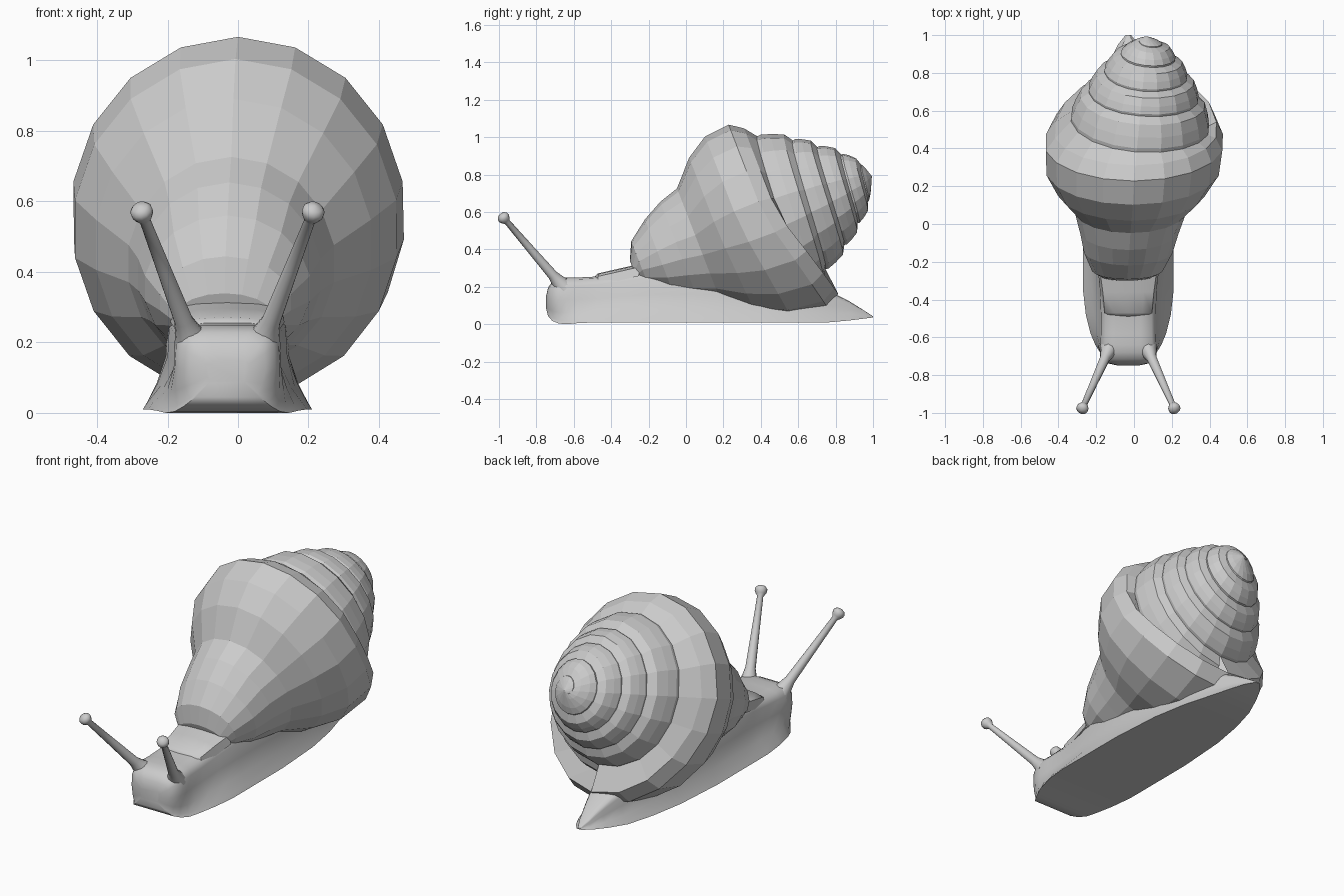
import bpy, bmesh, math
from mathutils import Vector

if "Cube" in bpy.data.objects:
    bpy.data.objects.remove(bpy.data.objects["Cube"])

CX = -0.03  # centre line of the soft body


def finish(name, bm, smooth):
    bmesh.ops.remove_doubles(bm, verts=bm.verts, dist=0.0005)
    bmesh.ops.recalc_face_normals(bm, faces=bm.faces)
    me = bpy.data.meshes.new(name)
    bm.to_mesh(me)
    bm.free()
    ob = bpy.data.objects.new(name, me)
    bpy.context.collection.objects.link(ob)
    if smooth:
        bpy.ops.object.select_all(action='DESELECT')
        ob.select_set(True)
        bpy.context.view_layer.objects.active = ob
        bpy.ops.object.shade_smooth_by_angle(angle=math.radians(50))
    return ob


def loft(name, rows, closed=True, caps=(True, True), smooth=True):
    bm = bmesh.new()
    vs = [[bm.verts.new(p) for p in row] for row in rows]
    n = len(rows[0])
    for a, b in zip(vs, vs[1:]):
        for i in range(n if closed else n - 1):
            j = (i + 1) % n
            bm.faces.new((a[i], a[j], b[j], b[i]))
    for row, cap in ((vs[0], caps[0]), (vs[-1], caps[1])):
        if cap:
            bm.faces.new(row)
    return finish(name, bm, smooth)


def lerp_table(table, t):
    for a, b in zip(table, table[1:]):
        if t <= b[0]:
            f = (t - a[0]) / (b[0] - a[0])
            return [p + (q - p) * f for p, q in zip(a[1:], b[1:])]
    return list(table[-1][1:])


# Soft body: y, sole half width, upper half width, sole z, top z
stations = [
    (-0.748, 0.05, 0.06, 0.085, 0.15), (-0.738, 0.09, 0.105, 0.045, 0.195),
    (-0.715, 0.125, 0.132, 0.018, 0.228), (-0.68, 0.15, 0.145, 0.004, 0.243),
    (-0.64, 0.175, 0.148, 0.0, 0.25),
    (-0.58, 0.20, 0.145, 0.006, 0.25), (-0.48, 0.225, 0.145, 0.01, 0.255),
    (-0.35, 0.24, 0.15, 0.01, 0.275), (-0.20, 0.24, 0.165, 0.01, 0.30),
    (0.10, 0.24, 0.17, 0.01, 0.30), (0.40, 0.22, 0.16, 0.01, 0.28),
    (0.60, 0.185, 0.13, 0.01, 0.24), (0.76, 0.14, 0.09, 0.01, 0.18),
    (0.87, 0.095, 0.055, 0.02, 0.125), (0.95, 0.055, 0.03, 0.03, 0.075),
    (1.0, 0.015, 0.008, 0.036, 0.042)]
rows = []
for y, w, u, z0, z1 in stations:
    h = z1 - z0
    half = [(w, z0), (w * 0.95, z0 + h * 0.07), (u + (w - u) * 0.45, z0 + h * 0.25),
            (u * 1.03, z0 + h * 0.52), (u, z0 + h * 0.82), (u * 0.85, z0 + h * 0.96),
            (u * 0.45, z1)]
    ring = half + [(-x, z) for x, z in reversed(half)]
    rows.append([(CX + x, y, z) for x, z in ring])
loft("body", rows)

# Raised mantle collar behind the head
rows = []
for y, w, z in ((-0.49, 0.09, 0.25), (-0.47, 0.125, 0.268), (-0.36, 0.135, 0.293), (-0.25, 0.15, 0.318)):
    ring = [(w * 1.08, z - 0.06), (w, z - 0.012), (w * 0.6, z), (0, z + 0.004)]
    ring += [(-x, q) for x, q in reversed(ring[:-1])]
    rows.append([(CX + x, y, q) for x, q in ring])
loft("mantle_collar", rows)

# Eye stalks with knobs: distance along stalk, radius
stalk = [(-0.04, 0.055), (0.0, 0.04), (0.05, 0.027), (0.25, 0.021), (0.44, 0.016), (0.454, 0.026),
         (0.468, 0.032), (0.482, 0.032), (0.494, 0.022), (0.499, 0.004)]
for side, label in ((-1, "left"), (1, "right")):
    base = Vector((CX + side * 0.11, -0.68, 0.225))
    d = Vector((side * 0.135, -0.30, 0.35)).normalized()
    e1 = d.cross(Vector((1, 0, 0))).normalized()
    e2 = d.cross(e1)
    rows = [[base + d * s + (e1 * math.cos(a) + e2 * math.sin(a)) * r
             for a in (math.tau * i / 12 for i in range(12))] for s, r in stalk]
    loft("eye_stalk_" + label, rows)

# Shell: a tilted lathe whose sutures wind as a spiral
N = 18
AXIS = Vector((0, 0.93, 0.36)).normalized()
UP = Vector((0, -0.36, 0.93)).normalized()
CENTRE = Vector((0, 0.42, 0.57))


def shell_point(s, r, turn, wide=0.89, lift=0.0):
    a = math.tau * turn
    p = CENTRE + AXIS * s + UP * (lift - r * math.cos(a))
    p.x = r * wide * math.sin(a) + (0.11 if s > 0 else 0.05) * s
    return p


# turn, axial position, radius of the suture
suture = [(0, 0.04, 0.455), (0.5, 0.12, 0.42), (1.5, 0.29, 0.33), (2.5, 0.40, 0.25),
          (3.5, 0.505, 0.165), (4.5, 0.585, 0.075), (5, 0.615, 0.0)]
turns = [i / N for i in range(N + 1)]

# Front of body whorl: axial position, radius, backward sag of underside, width factor, lift
front = [(-0.755, 0.075, 0, 1.9, -0.03), (-0.71, 0.14, 0, 1.35, 0), (-0.60, 0.222, 0, 1.07, 0),
         (-0.49, 0.28, 0, 0.94, 0), (-0.38, 0.325, 0, 0.91, -0.01), (-0.26, 0.445, 0.03, 0.89, 0),
         (-0.14, 0.52, 0.08, 0.89, 0), (0.0, 0.533, 0.14, 0.89, 0), (0.07, 0.485, 0.15, 0.89, 0)]
rows = []
for s, r, c, w, o in front:
    row = []
    for t in turns:
        low = max(0, math.cos(math.tau * t))
        row.append(shell_point(s + c * low, r + 0.25 * c * low ** 2, t, w, o))
    rows.append(row)
rows.append([shell_point(*lerp_table(suture, t), t) for t in turns])
loft("shell_body_whorl", rows, closed=False, caps=(True, False), smooth=False)

# Spire whorls: fraction across whorl, bulge
bulge = [(0, 0), (0.12, 0.012), (0.45, 0.024), (0.82, 0.03), (1, 0)]
rows = []
for k in range(5):
    for f, b in bulge:
        row = []
        for t in turns:
            s0, r0 = lerp_table(suture, k + t)
            s1, r1 = lerp_table(suture, k + t + 1)
            r = r0 + (r1 - r0) * f
            row.append(shell_point(s0 + (s1 - s0) * f, r + b * min(1, r / 0.1), t))
        rows.append(row)
loft("shell_spire", rows, closed=False, caps=(False, False), smooth=False)
